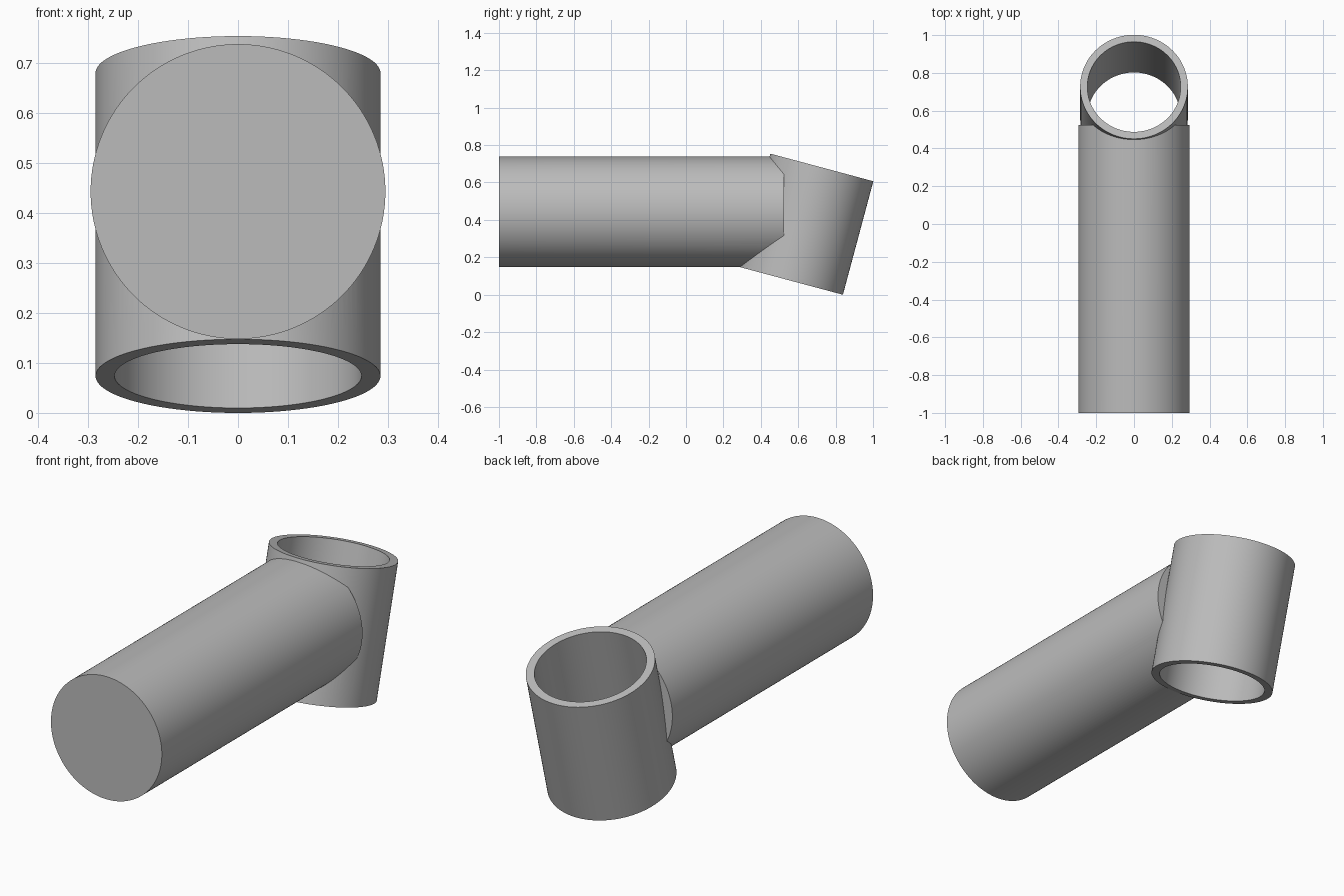
import bpy
from math import radians

cube = bpy.data.objects.get("Cube")
if cube:
    bpy.data.objects.remove(cube, do_unlink=True)

grey = bpy.data.materials.new("plain grey")
grey.use_nodes = True
colour = (0.5, 0.5, 0.5, 1)
grey.diffuse_color = colour
grey.node_tree.nodes["Principled BSDF"].inputs["Base Color"].default_value = colour

SOCKET = (0, 0.645, 0.377)   # centre of the tilted socket
TILT = radians(-15)
BAR_START, BAR_END, BAR_HEIGHT = -1.0, 0.525, 0.443


def cylinder(name, radius, depth, location, angle):
    bpy.ops.mesh.primitive_cylinder_add(vertices=128, radius=radius, depth=depth,
                                        location=location, rotation=(angle, 0, 0))
    obj = bpy.context.object
    obj.name = name
    obj.data.materials.append(grey)
    return obj


def combine(target, other, operation):
    mod = target.modifiers.new(operation.title(), "BOOLEAN")
    mod.operation = operation
    mod.solver = "EXACT"
    mod.object = other
    bpy.context.view_layer.objects.active = target
    bpy.ops.object.modifier_apply(modifier=mod.name)
    bpy.data.objects.remove(other, do_unlink=True)


# Solid round bar joined to a slightly narrower tilted socket
bar = cylinder("bar_with_socket", 0.295, BAR_END - BAR_START,
               (0, (BAR_START + BAR_END) / 2, BAR_HEIGHT), radians(90))
socket = cylinder("socket", 0.285, 0.628, SOCKET, TILT)
combine(bar, socket, "UNION")

# Open bore right through the socket
bore = cylinder("bore_cutter", 0.247, 1.2, SOCKET, TILT)
bore.hide_render = True
combine(bar, bore, "DIFFERENCE")

# Smooth walls with sharp rims
bpy.ops.object.select_all(action="DESELECT")
bar.select_set(True)
bpy.context.view_layer.objects.active = bar
bpy.ops.object.shade_smooth_by_angle(angle=radians(25))
